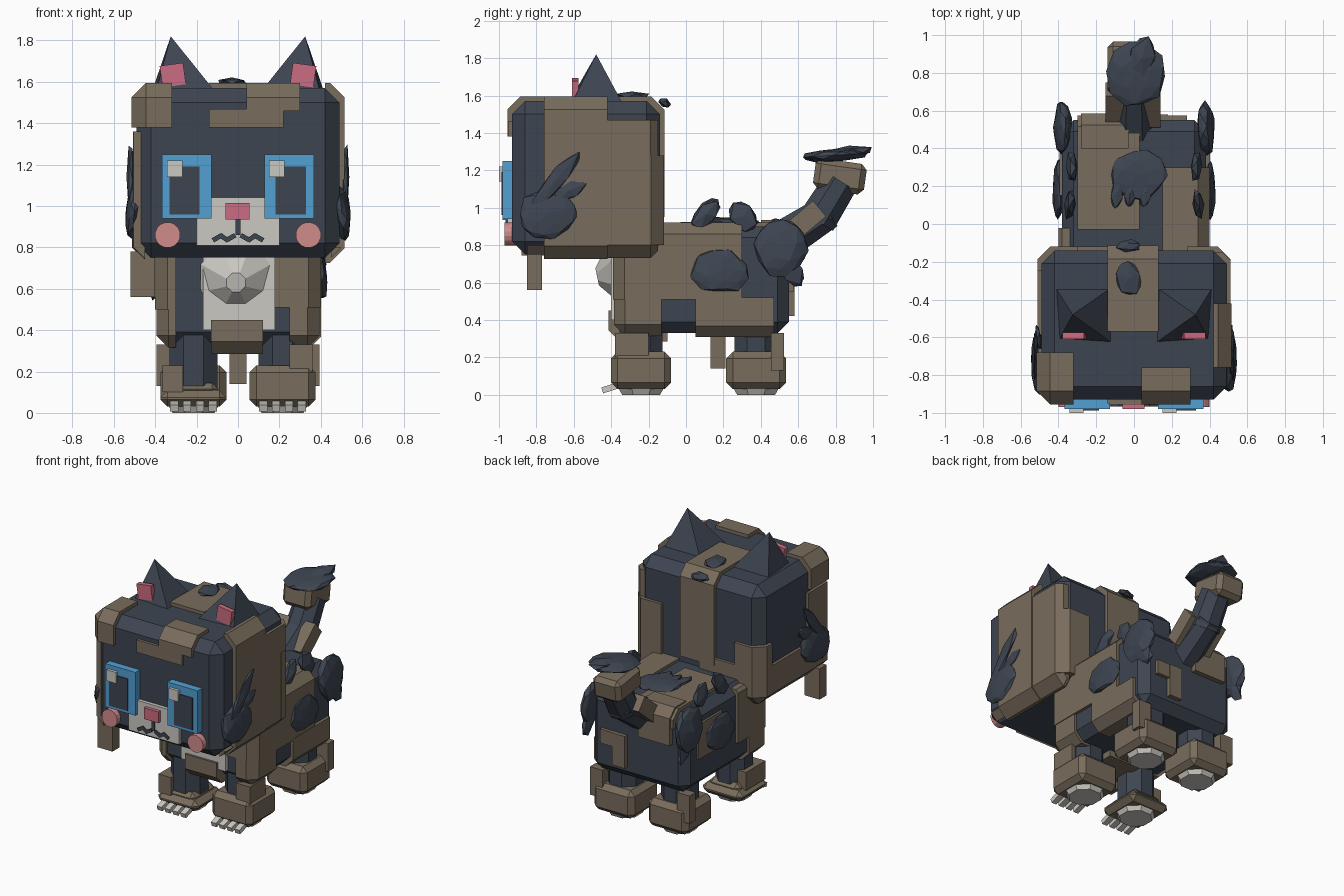
import bpy, bmesh, math, random
from mathutils import Vector, Matrix

random.seed(4)
old = bpy.data.objects.get("Cube")
if old:
    bpy.data.objects.remove(old)


def material(name, rgb):
    m = bpy.data.materials.new(name)
    m.use_nodes = True
    m.diffuse_color = (*rgb, 1)
    m.node_tree.nodes["Principled BSDF"].inputs["Base Color"].default_value = (*rgb, 1)
    return m


dark = material("dark slate fur", (0.048, 0.06, 0.083))
brown = material("brown fur", (0.19, 0.15, 0.107))
blue = material("eye blue", (0.085, 0.35, 0.65))
white = material("off white", (0.6, 0.58, 0.54))
pink = material("rose pink", (0.6, 0.15, 0.22))
blush = material("cheek blush", (0.64, 0.26, 0.26))


def finish(name, bm, mat):
    bmesh.ops.recalc_face_normals(bm, faces=bm.faces[:])
    me = bpy.data.meshes.new(name)
    bm.to_mesh(me)
    bm.free()
    me.materials.append(mat)
    ob = bpy.data.objects.new(name, me)
    bpy.context.collection.objects.link(ob)
    return ob


def box_mesh(lo, hi, bevel=0):
    lo, hi = Vector(lo), Vector(hi)
    bm = bmesh.new()
    bmesh.ops.create_cube(bm, size=1)
    for v in bm.verts:
        v.co = Vector([c * s for c, s in zip(v.co, hi - lo)]) + (lo + hi) / 2
    if bevel:
        bmesh.ops.bevel(bm, geom=bm.edges[:], offset=bevel, segments=1, affect='EDGES')
    return bm


def box(name, lo, hi, mat, bevel=0, tilt=0, axis='X'):
    bm = box_mesh(lo, hi, bevel)
    mid = (Vector(lo) + Vector(hi)) / 2
    if tilt:
        bmesh.ops.rotate(bm, verts=bm.verts[:], cent=mid,
                         matrix=Matrix.Rotation(math.radians(tilt), 3, axis))
    return finish(name, bm, mat)


def patch(name, shell, lo, hi, grow=0.02, mat=brown):
    """Raised fur patch: a slightly larger shell clipped to a region."""
    slo, shi, bev = shell
    g = Vector((grow, grow, grow))
    bm = box_mesh(Vector(slo) - g, Vector(shi) + g, bev)
    for i in range(3):
        for value, sign in ((lo[i], -1), (hi[i], 1)):
            if value is None:
                continue
            co, no = Vector(), Vector()
            co[i], no[i] = value, sign
            res = bmesh.ops.bisect_plane(bm, geom=bm.verts[:] + bm.edges[:] + bm.faces[:],
                                         plane_co=co, plane_no=no, clear_outer=True)
            cut = [e for e in res["geom_cut"] if isinstance(e, bmesh.types.BMEdge)]
            if cut:
                bmesh.ops.edgeloop_fill(bm, edges=cut)
    return finish(name, bm, mat)


def leaf(name, a, b, normal, width, thick, mat=dark, rough=0.1):
    """Faceted flat fur tuft stretched from a to b."""
    a, b, n = Vector(a), Vector(b), Vector(normal)
    u = (b - a).normalized()
    n = (n - u * n.dot(u)).normalized()
    v = n.cross(u)
    bm = bmesh.new()
    bmesh.ops.create_icosphere(bm, subdivisions=1 if width < .09 else 2, radius=1)
    for p in bm.verts:
        c = p.co * (1 + random.uniform(-rough, rough))
        p.co = (a + b) / 2 + u * c.x * (b - a).length / 2 + v * c.y * width + n * c.z * thick
    return finish(name, bm, mat)


def rod(name, a, b, r1, r2, mat, sides=8):
    a, b = Vector(a), Vector(b)
    bm = bmesh.new()
    bmesh.ops.create_cone(bm, cap_ends=True, segments=sides, radius1=r1, radius2=r2,
                          depth=(b - a).length)
    turn = (b - a).to_track_quat('Z', 'Y').to_matrix().to_4x4()
    bmesh.ops.transform(bm, verts=bm.verts[:], matrix=Matrix.Translation((a + b) / 2) @ turn
                        @ Matrix.Rotation(math.pi / sides, 4, 'Z'))
    return finish(name, bm, mat)


# Head and body shells
head = ((-0.49, -0.93, 0.75), (0.49, -0.14, 1.57), 0.07)
body = ((-0.38, -0.37, 0.33), (0.38, 0.55, 0.9), 0.06)
box("head", *head[:2], dark, head[2])
box("body", *body[:2], dark, body[2])

# Fur patches on the head (None means no limit on that side)
N = None
patch("forehead_corner", head, (N, N, 1.38), (-0.32, -0.68, N), 0.025)
patch("forehead_bar", head, (-0.14, N, 1.38), (0.22, -0.85, 1.47))
patch("forehead_block", head, (0.04, N, 1.46), (0.3, -0.76, N), 0.025)
patch("crown_stripe", head, (-0.14, -0.57, 0.95), (0.13, N, N), 0.025)
patch("left_side", head, (0.42, -0.76, N), (N, -0.42, N), 0.025)
patch("left_side_rear", head, (0.42, -0.43, N), (N, -0.15, 1.47))
patch("left_back_corner", head, (0.28, -0.24, 0.8), (N, N, 1.28), 0.022)
patch("left_jaw", head, (0.45, -0.85, N), (N, N, 0.8), 0.015)
patch("right_side_low", head, (N, -0.75, N), (-0.42, N, 1.0))
patch("right_side_front", head, (N, -0.88, N), (-0.45, -0.66, 1.36), 0.018)
patch("nape_right", head, (N, -0.25, N), (-0.3, N, 1.16), 0.022)
patch("nape_low", head, (-0.32, -0.25, N), (-0.02, N, 1.0))
box("hanging_lock", (-0.52, -0.85, 0.56), (-0.4, -0.77, 0.78), brown)

# Fur patches on the body
patch("flank_left", body, (0.15, N, 0.51), (N, 0.3, N))
patch("flank_left_front", body, (0.25, N, N), (N, -0.13, 0.53), 0.015)
patch("flank_left_rear", body, (0.25, 0.05, N), (N, 0.47, 0.52), 0.022)
patch("back_saddle", body, (-0.3, -0.03, 0.8), (0.03, N, N), 0.025)
patch("rump_patch", body, (-0.28, 0.4, 0.68), (-0.03, N, N), 0.035)
patch("rump_bar", body, (0.08, 0.4, 0.42), (0.18, N, 0.65), 0.03)
patch("rump_side", body, (0.16, 0.4, 0.55), (0.28, N, 0.65), 0.025)
patch("flank_right", body, (N, N, 0.5), (-0.3, -0.02, 0.88))
patch("flank_right_front", body, (N, N, N), (-0.3, -0.15, 0.52), 0.015)
patch("flank_right_rear", body, (N, 0.15, 0.55), (-0.31, 0.42, 0.8), 0.015)
patch("belly_front", body, (-0.13, N, N), (0.12, -0.1, 0.45), 0.045)
patch("chest_bib", body, (-0.17, N, 0.4), (0.18, -0.3, N), 0.03, white)
box("belly_lock", (-0.04, 0.13, 0.14), (0.04, 0.21, 0.35), brown)
rod("chest_fluff", (-0.01, -0.38, 0.65), (-0.01, -0.475, 0.63), 0.185, 0.05, white)

# Face
box("muzzle", (-0.2, -0.955, 0.81), (0.2, -0.9, 0.94), white)
box("muzzle_bridge", (-0.13, -0.955, 0.93), (0.13, -0.9, 1.04), white)
box("nose", (-0.06, -0.98, 0.935), (0.055, -0.92, 1.015), pink)
box("mouth_line", (-0.012, -0.965, 0.86), (0.012, -0.93, 0.935), dark)
for s in (-1, 1):
    for x, t in ((0.035, 30), (0.068, -35), (0.1, 30)):
        box("mouth_curve", (s * x - 0.025, -0.965, 0.835), (s * x + 0.025, -0.93, 0.858),
            dark, tilt=s * t, axis='Y')
    e = s * 0.247
    box("eye", (e - 0.12, -0.98, 0.94), (e + 0.12, -0.9, 1.25), blue)
    p = e + 0.008 - (0.02 if s < 0 else 0)
    box("pupil", (p - 0.073, -0.987, 0.96), (p + 0.073, -0.95, 1.19), dark)
    h = -0.305 if s < 0 else 0.188
    box("eye_highlight", (h - 0.037, -1.0, 1.14), (h + 0.037, -0.96, 1.22), white)
    rod("cheek", (s * 0.34, -0.9, 0.86), (s * 0.34, -0.97, 0.86), 0.062, 0.062, blush, 16)

    # Ears
    bm = bmesh.new()
    base = [bm.verts.new((s * x, y, 1.54)) for x, y in
            ((0.42, -0.33), (0.11, -0.33), (0.1, -0.64), (0.4, -0.62))]
    tip = bm.verts.new((s * 0.325, -0.48, 1.82))
    bm.faces.new(base)
    for i in range(4):
        bm.faces.new((base[i], base[(i + 1) % 4], tip))
    finish("ear", bm, dark)
    box("inner_ear", (s * 0.315 - 0.057, -0.61, 1.58), (s * 0.315 + 0.057, -0.575, 1.685),
        pink, tilt=s * 8, axis='Y')

    # Cheek fur, flank and haunch tufts
    out = (s, 0, 0.1)
    leaf("cheek_tuft", (s * 0.505, -0.9, 0.93), (s * 0.505, -0.58, 1.0), out, 0.13, 0.04)
    leaf("cheek_spike", (s * 0.52, -0.84, 0.97), (s * 0.52, -0.56, 1.31), out, 0.05, 0.02)
    leaf("cheek_spike_small", (s * 0.51, -0.72, 1.05), (s * 0.51, -0.53, 1.13), out, 0.05, 0.02)
    leaf("haunch_tuft", (s * 0.39, 0.37, 0.76), (s * 0.37, 0.65, 0.82), out, 0.16, 0.045)
    leaf("haunch_spike", (s * 0.38, 0.5, 0.76), (s * 0.38, 0.62, 0.58), out, 0.06, 0.025)
    leaf("flank_tuft", (s * 0.4, 0.03, 0.67), (s * 0.4, 0.34, 0.66), out, 0.12, 0.03)
    leaf("shoulder_spike", (s * 0.35, 0.03, 0.87), (s * 0.33, 0.18, 1.05), out, 0.06, 0.03)
    leaf("shoulder_spike_rear", (s * 0.34, 0.36, 0.87), (s * 0.32, 0.25, 1.03), out, 0.07, 0.03)

    # Legs and paws
    for part, y in (("front", -0.24), ("hind", 0.375)):
        x = s * 0.215
        low = part == "front" and s < 0
        rod(part + "_leg", (x, y, 0.08), (x, y, 0.38), 0.125, 0.125, dark)
        top = 0.11 if low else 0.23
        box(part + "_paw", (x - 0.16, y - 0.16, 0.03), (x + 0.16, y + 0.16, top), brown, 0.035)
        if low:
            box("paw_cuff", (x - 0.12, y - 0.13, 0.08), (x + 0.12, y + 0.13, 0.145), brown, 0.03)
            box("leg_patch", (x - 0.15, y - 0.14, 0.1), (x - 0.05, y + 0.08, 0.23), brown)
        rod(part + "_sole", (x, y, 0.0), (x, y, 0.05), 0.11, 0.14, white)
        if part == "hind":
            box("hind_leg_patch", (s * 0.345 - 0.05, y + 0.08, 0.13),
                (s * 0.345 + 0.05, y + 0.15, 0.33), brown)
        elif s > 0:
            box("front_leg_patch", (0.25, -0.38, 0.2), (0.36, -0.2, 0.33), brown)
    for i in range(4):
        c = s * 0.215 + (i - 1.5) * 0.062
        box("claw", (c - 0.02, -0.45, 0.022), (c + 0.02, -0.35, 0.055), white, tilt=18)

# Tail
rod("tail_base", (0, 0.45, 0.78), (0, 0.76, 0.98), 0.12, 0.1, dark)
rod("tail_bend", (0, 0.7, 0.93), (0, 0.83, 1.14), 0.11, 0.1, dark)
box("tail_band", (-0.15, 0.52, 0.87), (0.14, 0.74, 0.98), brown, tilt=40)
box("tail_cap", (-0.14, 0.685, 1.085), (0.08, 0.96, 1.25), brown, 0.03, -8)
leaf("tail_tuft", (0, 0.62, 1.27), (0.03, 0.97, 1.29), (0, 0, 1), 0.15, 0.035)
leaf("tail_tuft_tip", (0.0, 0.75, 1.29), (0.08, 1.0, 1.31), (0, 0, 1), 0.08, 0.03)

# Tufts along the back and crown
leaf("back_tuft", (0.02, 0.12, 0.93), (0.02, 0.4, 0.92), (0, 0, 1), 0.15, 0.025)
for x in (-0.1, -0.03, 0.05):
    leaf("back_tuft_strand", (x + 0.02, 0.25, 0.93), (x, 0.08, 0.93), (0, 0, 1), 0.035, 0.02)
leaf("crown_tuft", (-0.03, -0.39, 1.6), (-0.03, -0.19, 1.6), (0, 0, 1), 0.075, 0.02)
leaf("nape_tuft", (-0.1, -0.12, 1.56), (0.04, -0.11, 1.56), (0, 0.6, 1), 0.04, 0.025)
